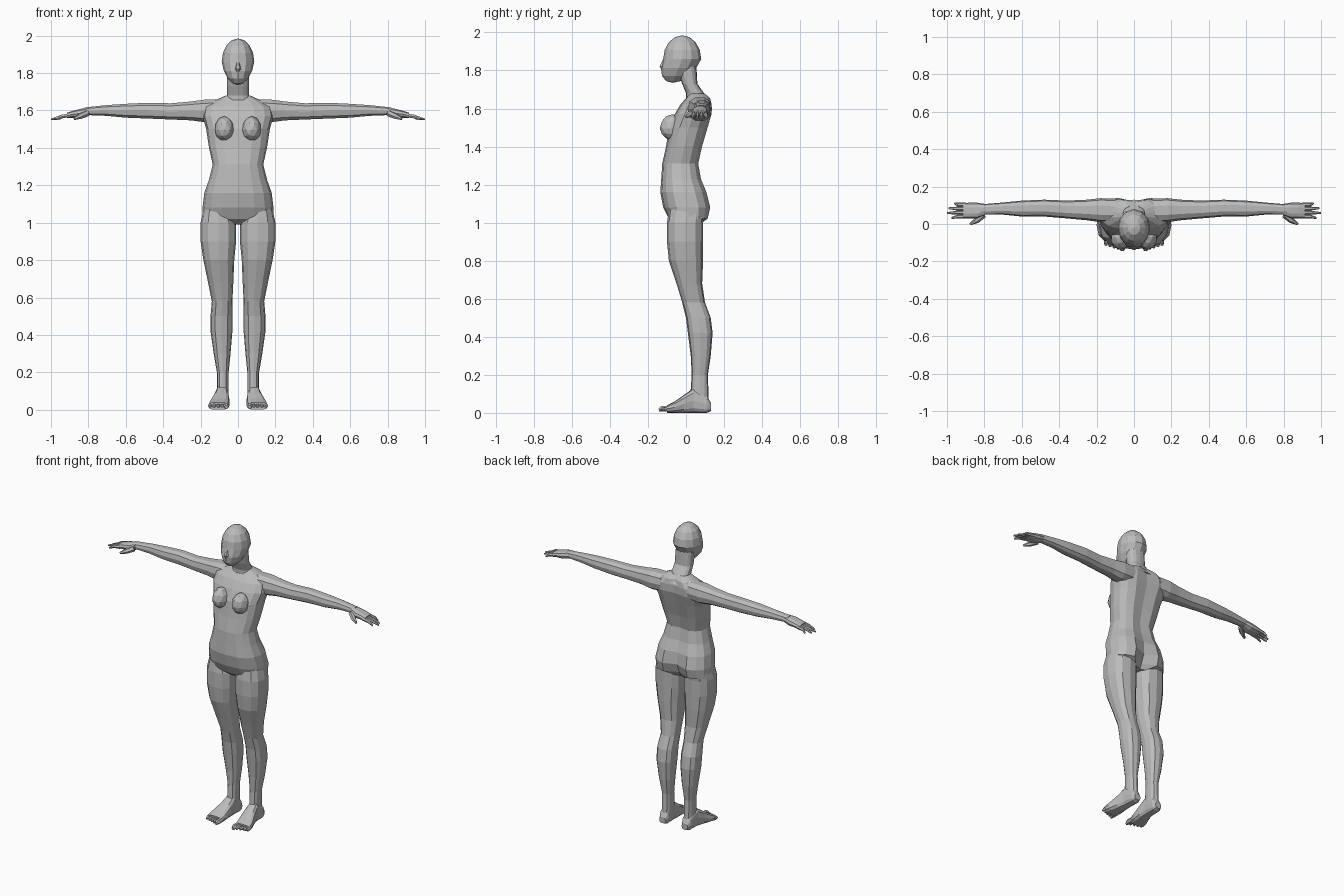
import bpy, bmesh, math
from mathutils import Vector

cube = bpy.data.objects.get("Cube")
if cube:
    bpy.data.objects.remove(cube, do_unlink=True)

grey = (0.5, 0.5, 0.5, 1)
clay = bpy.data.materials.new("clay grey")
clay.use_nodes = True
clay.diffuse_color = grey
clay.node_tree.nodes["Principled BSDF"].inputs["Base Color"].default_value = grey


def finish(name, bm, mirrored):
    """Turn a bmesh into a flat shaded object, mirrored to the other side if wanted."""
    bmesh.ops.recalc_face_normals(bm, faces=bm.faces)
    mesh = bpy.data.meshes.new(name)
    bm.to_mesh(mesh)
    bm.free()
    mesh.materials.append(clay)
    obj = bpy.data.objects.new(name, mesh)
    bpy.context.collection.objects.link(obj)
    if mirrored:
        obj.modifiers.new("Mirror", "MIRROR").use_axis[0] = True


def skin(name, outlines, mirrored=True):
    """Skin neighbouring outlines with quads and cap both ends."""
    bm = bmesh.new()
    rings = [[bm.verts.new(point) for point in outline] for outline in outlines]
    for low, high in zip(rings, rings[1:]):
        for i in range(len(low)):
            j = (i + 1) % len(low)
            bm.faces.new((low[i], low[j], high[j], high[i]))
    bm.faces.new(rings[0])
    bm.faces.new(rings[-1])
    finish(name, bm, mirrored)


def oval(a_min, a_max, b_min, b_max, sides=12, power=0.8, groove=0):
    """Slightly squared oval filling a rectangle, with an optional dent at the back."""
    for k in range(sides):
        angle = math.tau * k / sides
        c, s = math.cos(angle), math.sin(angle)
        a = (a_min + a_max + (a_max - a_min) * math.copysign(abs(c) ** power, c)) / 2
        b = (b_min + b_max + (b_max - b_min) * math.copysign(abs(s) ** power, s)) / 2
        yield a, b - (groove if k * 4 == sides else 0)


def level(height, inner, outer, front, back):
    return [(x, y, height) for x, y in oval(inner, outer, front, back)]


def trunk(height, half_width, front, back, groove=0.015):
    outline = oval(-half_width, half_width, front, back, sides=16, groove=groove)
    return [(x, y, height) for x, y in outline]


def across(reach, front, back, bottom, top):
    return [(reach, y, z) for y, z in oval(front, back, bottom, top, sides=10)]


def along(depth, inner, outer, bottom, top):
    return [(x, depth, z) for x, z in oval(inner, outer, bottom, top, power=0.7)]


def tube(name, points, radii, mirrored=True):
    """Tapering six sided tube through a few points."""
    points = [Vector(p) for p in points]
    turn = (points[-1] - points[0]).to_track_quat("Z", "Y")
    angles = [math.tau * k / 6 for k in range(6)]
    skin(name, [[p + turn @ Vector((r * math.cos(a), r * math.sin(a), 0)) for a in angles]
                for p, r in zip(points, radii)], mirrored)


# Torso
skin("torso", [
    trunk(height=0.99, half_width=0.08, front=-0.05, back=0.07),
    trunk(height=1.02, half_width=0.19, front=-0.09, back=0.12, groove=0.05),
    trunk(height=1.08, half_width=0.19, front=-0.12, back=0.135, groove=0.04),
    trunk(height=1.16, half_width=0.18, front=-0.135, back=0.115, groove=0.02),
    trunk(height=1.23, half_width=0.155, front=-0.13, back=0.085),
    trunk(height=1.31, half_width=0.135, front=-0.125, back=0.07),
    trunk(height=1.4, half_width=0.155, front=-0.105, back=0.09),
    trunk(height=1.5, half_width=0.17, front=-0.09, back=0.12),
    trunk(height=1.57, half_width=0.19, front=-0.06, back=0.14),
    trunk(height=1.62, half_width=0.18, front=-0.03, back=0.14),
    trunk(height=1.655, half_width=0.12, front=0, back=0.13),
    trunk(height=1.68, half_width=0.065, front=0.015, back=0.1),
], mirrored=False)

# Neck
skin("neck", [
    trunk(height=1.63, half_width=0.075, front=0, back=0.13, groove=0),
    trunk(height=1.68, half_width=0.06, front=0, back=0.095, groove=0),
    trunk(height=1.73, half_width=0.06, front=-0.02, back=0.06, groove=0),
    trunk(height=1.82, half_width=0.06, front=-0.05, back=0.055, groove=0),
], mirrored=False)

# Head: a ball whose lower half narrows and slides forward into the jaw
bm = bmesh.new()
bmesh.ops.create_uvsphere(bm, u_segments=12, v_segments=8, radius=1)
for v in bm.verts:
    x, y, z = v.co
    jaw = max(-z, 0)
    v.co = (0.087 * x * (1 - 0.15 * jaw), 0.1 * y - 0.02 - 0.05 * jaw, 1.86 + 0.125 * z)
finish("head", bm, False)
tube("nose", [(0, -0.108, 1.87), (0, -0.125, 1.82), (0, -0.12, 1.8)],
     radii=(0.008, 0.016, 0.008), mirrored=False)

# Breasts: balls that are a little fuller above
bm = bmesh.new()
bmesh.ops.create_icosphere(bm, subdivisions=2, radius=1)
for v in bm.verts:
    x, y, z = v.co
    rise = 0.06 if z < 0 else 0.075
    v.co = (0.073 + 0.052 * x, 0.066 * y - 0.072, 1.495 + rise * z)
finish("breast", bm, True)

# Legs
skin("leg", [
    level(height=1.07, inner=0.03, outer=0.185, front=-0.09, back=0.1),
    level(height=1, inner=0.01, outer=0.2, front=-0.1, back=0.09),
    level(height=0.9, inner=0.01, outer=0.2, front=-0.1, back=0.09),
    level(height=0.8, inner=0.02, outer=0.185, front=-0.09, back=0.09),
    level(height=0.68, inner=0.025, outer=0.16, front=-0.05, back=0.085),
    level(height=0.58, inner=0.03, outer=0.14, front=-0.02, back=0.1),
    level(height=0.5, inner=0.03, outer=0.147, front=0, back=0.13),
    level(height=0.42, inner=0.03, outer=0.147, front=0.01, back=0.14),
    level(height=0.3, inner=0.04, outer=0.13, front=0.025, back=0.13),
    level(height=0.2, inner=0.05, outer=0.113, front=0.03, back=0.115),
    level(height=0.05, inner=0.05, outer=0.112, front=0.02, back=0.12),
])

# Feet
skin("foot", [
    along(depth=0.132, inner=0.06, outer=0.105, bottom=0.01, top=0.05),
    along(depth=0.11, inner=0.05, outer=0.115, bottom=0, top=0.09),
    along(depth=0.04, inner=0.05, outer=0.12, bottom=0, top=0.13),
    along(depth=-0.01, inner=0.045, outer=0.135, bottom=0, top=0.095),
    along(depth=-0.06, inner=0.045, outer=0.153, bottom=0, top=0.06),
    along(depth=-0.1, inner=0.05, outer=0.16, bottom=0, top=0.04),
])
for i in range(5):
    x = 0.062 + 0.022 * i
    size = 0.011 if i else 0.016
    tip = 0.007 * i - 0.143
    tube("toe", [(x, -0.085, 0.022), (x, tip + 0.015, 0.022), (x, tip, 0.015)],
         radii=(size, size, size * 0.6))

# Arms
skin("arm", [
    across(reach=0.1, front=0.01, back=0.135, bottom=1.54, top=1.66),
    across(reach=0.18, front=0.01, back=0.138, bottom=1.535, top=1.66),
    across(reach=0.25, front=0.02, back=0.13, bottom=1.545, top=1.65),
    across(reach=0.36, front=0.03, back=0.125, bottom=1.55, top=1.64),
    across(reach=0.48, front=0.04, back=0.13, bottom=1.555, top=1.643),
    across(reach=0.6, front=0.04, back=0.125, bottom=1.56, top=1.637),
    across(reach=0.7, front=0.05, back=0.115, bottom=1.57, top=1.63),
    across(reach=0.82, front=0.05, back=0.105, bottom=1.575, top=1.617),
])

# Hands
skin("palm", [
    across(reach=0.8, front=0.045, back=0.108, bottom=1.572, top=1.618),
    across(reach=0.84, front=0.03, back=0.114, bottom=1.56, top=1.61),
    across(reach=0.88, front=0.03, back=0.114, bottom=1.56, top=1.6),
    across(reach=0.915, front=0.03, back=0.112, bottom=1.56, top=1.588),
])
for i, reach in enumerate((0.975, 1, 0.99, 0.96)):
    y = 0.04 + 0.021 * i
    spread = y + (i - 1.5) * 0.005
    tube("finger", [(0.9, y, 1.574), (0.94, y, 1.568), (reach, spread, 1.552)],
         radii=(0.012, 0.011, 0.005))
tube("thumb", [(0.805, 0.05, 1.585), (0.84, 0.02, 1.57), (0.875, 0, 1.555)],
     radii=(0.018, 0.016, 0.007))
